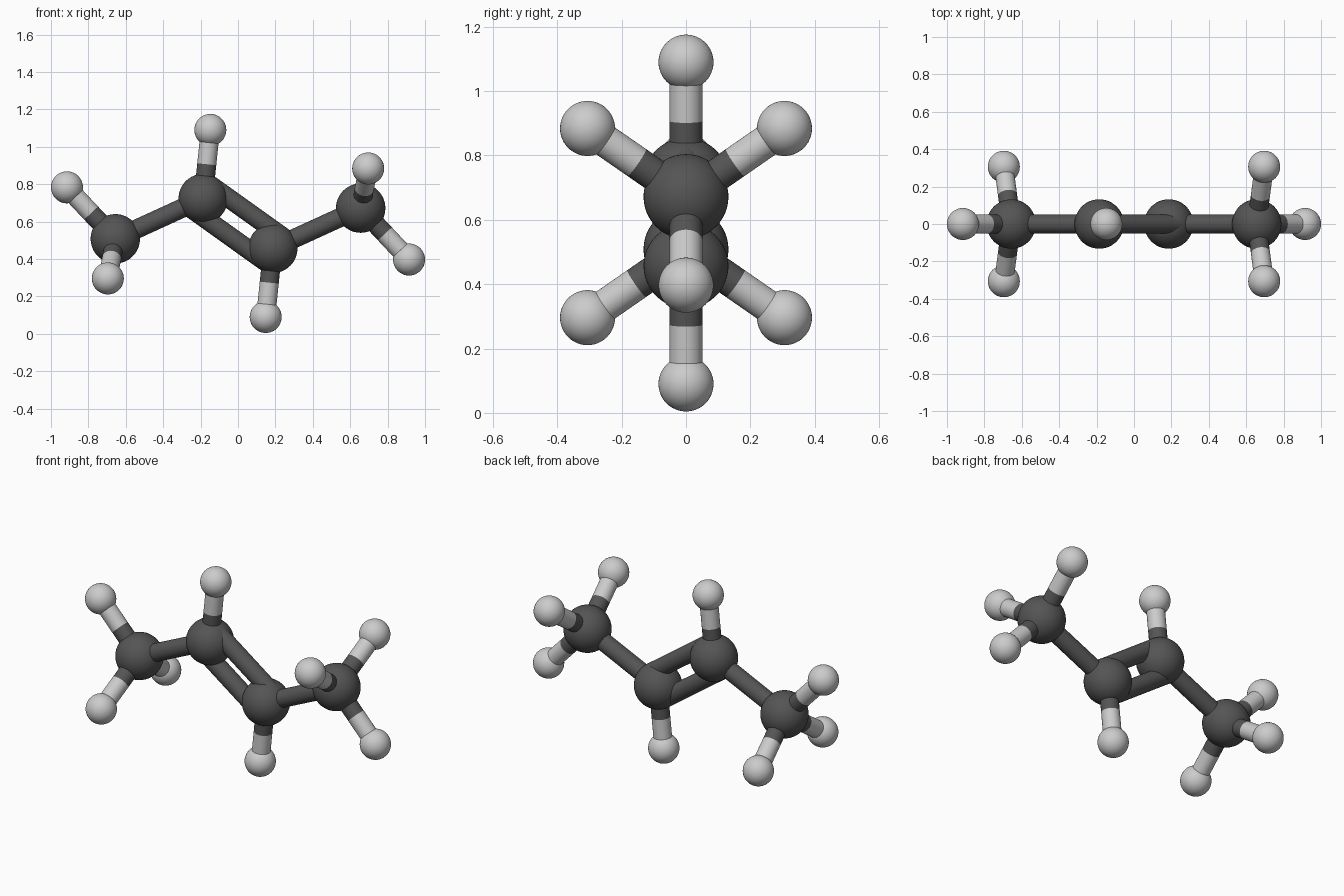
import bpy
from mathutils import Vector

cube = bpy.data.objects.get("Cube")
if cube:
    bpy.data.objects.remove(cube, do_unlink=True)

CENTRE_Z = 0.59
BIG_R, SMALL_R, ROD_R = 0.132, 0.0855, 0.051


def make_material(name, value):
    mat = bpy.data.materials.new(name)
    mat.use_nodes = True
    colour = (value, value, value, 1)
    mat.diffuse_color = colour
    mat.node_tree.nodes["Principled BSDF"].inputs["Base Color"].default_value = colour
    return mat


DARK = make_material("dark grey", 0.09)
LIGHT = make_material("light grey", 0.6)


def finish(name, mat):
    obj = bpy.context.object
    obj.name = name
    obj.data.materials.append(mat)
    bpy.ops.object.shade_smooth_by_angle()


def ball(name, centre, radius, mat):
    bpy.ops.mesh.primitive_uv_sphere_add(segments=48, ring_count=24, radius=radius, location=centre)
    finish(name, mat)


def rod(name, a, b, mat):
    axis = b - a
    bpy.ops.mesh.primitive_cylinder_add(vertices=32, radius=ROD_R, depth=axis.length,
                                        location=(a + b) / 2,
                                        rotation=axis.to_track_quat('Z', 'Y').to_euler())
    finish(name, mat)


def branch(name, a, b):
    # Small ball on a rod that changes colour halfway
    mid = (a + b) / 2
    rod(name + "_rod_inner", a, mid, DARK)
    rod(name + "_rod_outer", mid, b, LIGHT)
    ball(name + "_small_ball", b, SMALL_R, LIGHT)


# The two halves are the same shape, turned half a turn about the y axis
inner_balls = []
for side, s in (("right", 1), ("left", -1)):
    def place(x, y, z):
        return Vector((s * x, y, CENTRE_Z + s * z))

    end = place(-0.656, 0, -0.082)
    inner = place(-0.186, 0, 0.133)
    inner_balls.append(inner)

    # Large balls and the rod joining them
    ball(side + "_end_ball", end, BIG_R, DARK)
    ball(side + "_inner_ball", inner, BIG_R, DARK)
    rod(side + "_arm_rod", end, inner, DARK)

    # Small balls
    branch(side + "_inner", inner, place(-0.148, 0, 0.5))
    branch(side + "_tip", end, place(-0.9145, 0, 0.193))
    branch(side + "_front", end, place(-0.696, -0.306, -0.294))
    branch(side + "_back", end, place(-0.696, 0.306, -0.294))

# Pair of parallel rods across the middle
a, b = inner_balls
offset = (b - a).normalized().cross(Vector((0, 1, 0))) * 0.081
for name, d in (("upper", offset), ("lower", -offset)):
    rod(name + "_middle_rod", a + d, b + d, DARK)
